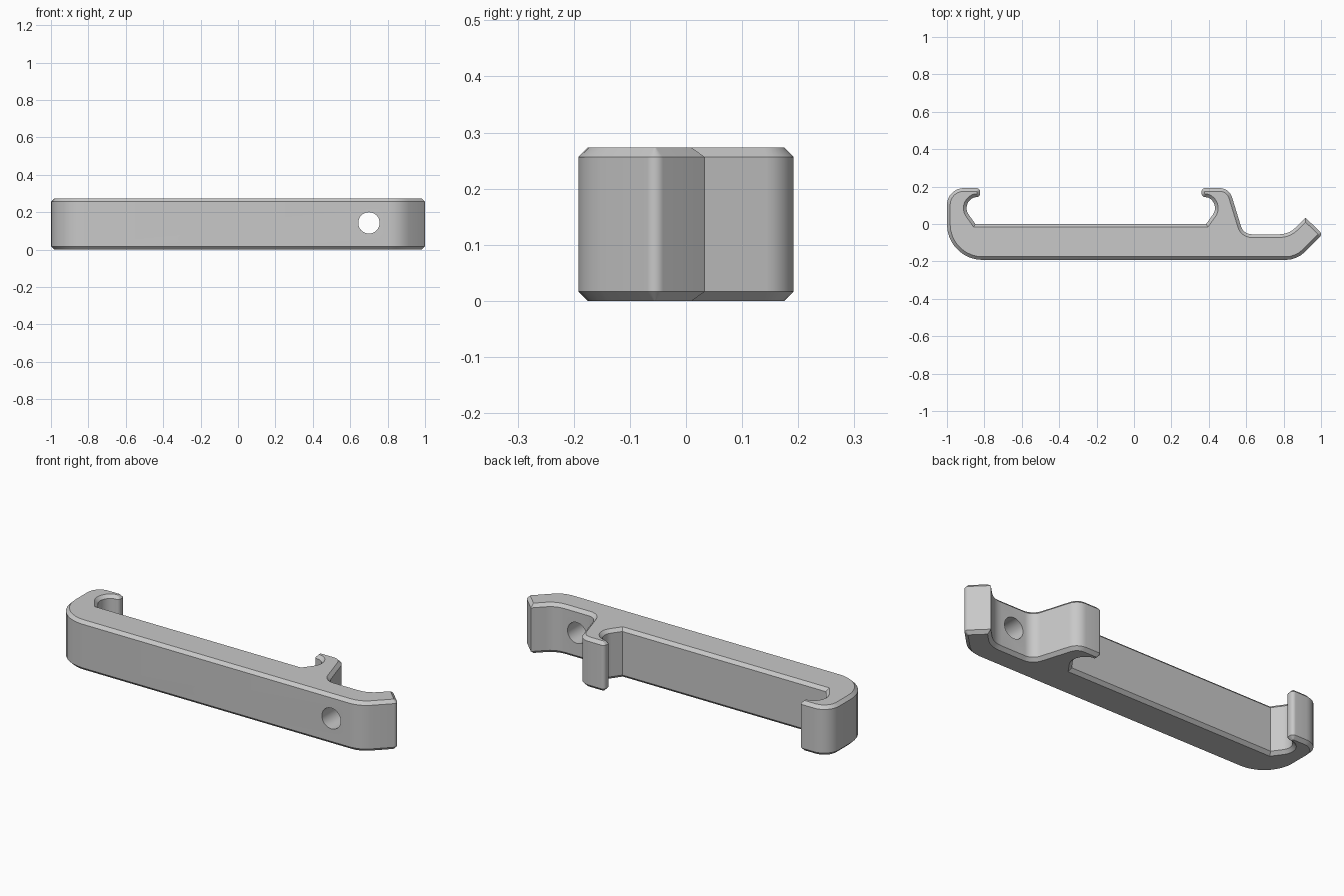
import bpy, bmesh
from math import sin, cos, radians, tan
from mathutils import Vector

HEIGHT, CHAMFER = 0.273, 0.017
MID_X = -0.231            # mirror line between the two hooks

if "Cube" in bpy.data.objects:
    bpy.data.objects.remove(bpy.data.objects["Cube"])

grey = bpy.data.materials.new("light grey")
grey.use_nodes = True
grey.diffuse_color = (0.58, 0.58, 0.58, 1)
grey.node_tree.nodes["Principled BSDF"].inputs["Base Color"].default_value = grey.diffuse_color


def fillet(corners):
    """Round each (x, y, radius) corner of a closed outline."""
    points = []
    for i, (x, y, r) in enumerate(corners):
        p = Vector((x, y))
        if r == 0:
            points.append(p)
            continue
        a = (Vector(corners[i - 1][:2]) - p).normalized()
        b = (Vector(corners[(i + 1) % len(corners)][:2]) - p).normalized()
        half = a.angle(b) / 2
        centre = p + (a + b).normalized() * r / sin(half)
        start = p + a * r / tan(half) - centre
        end = p + b * r / tan(half) - centre
        turn = start.angle_signed(end)
        steps = max(4, round(abs(turn) / radians(10)))
        for k in range(steps + 1):
            t = -turn * k / steps
            points.append(centre + Vector((start.x * cos(t) - start.y * sin(t),
                                           start.x * sin(t) + start.y * cos(t))))
    return points


def offset(points, d):
    """Move a counter-clockwise outline inward by d with mitred corners."""
    out = []
    for i, p in enumerate(points):
        a = (p - points[i - 1]).normalized()
        b = (points[(i + 1) % len(points)] - p).normalized()
        na, nb = Vector((-a.y, a.x)), Vector((-b.y, b.x))
        out.append(p + (na + nb) * d / (1 + na.dot(nb)))
    return out


# Inner side of the right hook: rounded lip, round pocket, sloped foot
hook = [(0.361, 0.192, 0.019), (0.361, 0.145, 0.02)]
for angle in range(70, -46, -10):
    t = radians(angle)
    hook.append((0.372 + 0.061 * cos(t), 0.085 + 0.061 * sin(t), 0))
hook.append((0.386, 0.0, 0))
left_hook = [(2 * MID_X - x, y, r) for x, y, r in reversed(hook)]

# Whole outline, counter-clockwise from the front left corner
outline = fillet([
    (-1.0, -0.192, 0.19), (0.871, -0.192, 0.145),      # long front side
    (1.008, -0.055, 0.02), (0.917, 0.034, 0),          # slanted end lip
    (0.828, -0.055, 0.12), (0.585, -0.055, 0.06),      # shallow saddle
    (0.509, 0.192, 0.068),                             # back of right hook
    *hook, *left_hook,
    (-1.0, 0.192, 0.09),
])
inner = offset(outline, CHAMFER)

# Body: four stacked rings give the chamfered top and bottom
bm = bmesh.new()
rings = [[bm.verts.new((p.x, p.y, z)) for p in ring] for ring, z in (
    (inner, 0), (outline, CHAMFER), (outline, HEIGHT - CHAMFER), (inner, HEIGHT))]
n = len(outline)
for low, high in zip(rings, rings[1:]):
    for i in range(n):
        j = (i + 1) % n
        bm.faces.new((low[i], low[j], high[j], high[i]))
bm.faces.new(rings[0][::-1])
bm.faces.new(rings[-1])
mesh = bpy.data.meshes.new("hook_bracket")
bm.to_mesh(mesh)
bm.free()
mesh.materials.append(grey)
body = bpy.data.objects.new("hook_bracket", mesh)
bpy.context.collection.objects.link(body)

# Screw hole through the saddle
bpy.ops.mesh.primitive_cylinder_add(vertices=48, radius=0.057, depth=1,
                                    location=(0.70, 0, 0.143), rotation=(radians(90), 0, 0))
cutter = bpy.context.object
cutter.name = "hole_cutter"
cutter.hide_render = True
cutter.data.materials.append(grey)

bpy.ops.object.select_all(action="DESELECT")
body.select_set(True)
bpy.context.view_layer.objects.active = body
cut = body.modifiers.new("screw_hole", "BOOLEAN")
cut.operation, cut.solver, cut.object = "DIFFERENCE", "EXACT", cutter
bpy.ops.object.modifier_apply(modifier=cut.name)
bpy.data.objects.remove(cutter)
bpy.ops.object.shade_smooth_by_angle(angle=radians(25))
